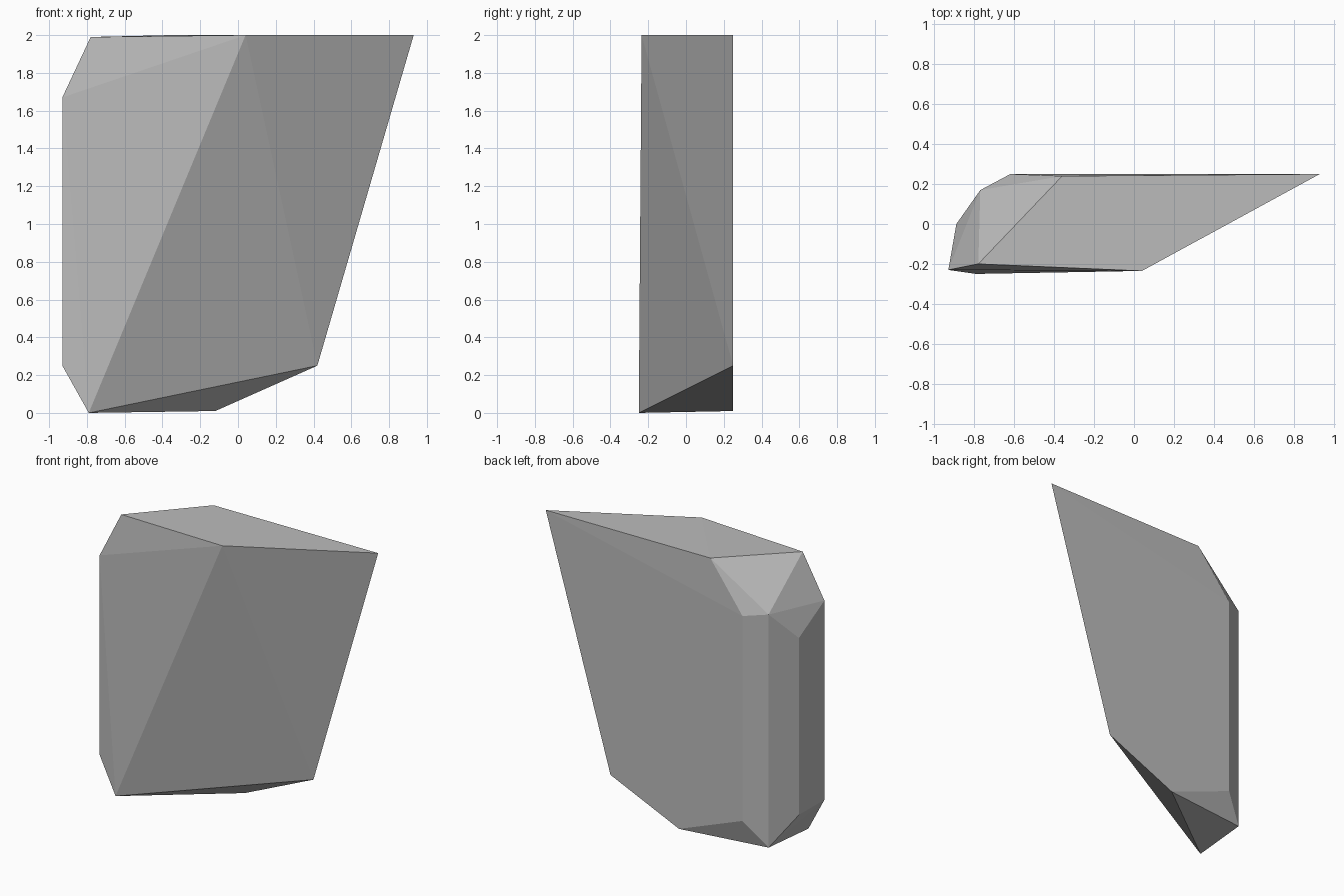
import bpy
import bmesh
import math

# Remove the default cube
cube = bpy.data.objects.get("Cube")
if cube:
    bpy.data.objects.remove(cube, do_unlink=True)


def make_material(name, rgb):
    material = bpy.data.materials.new(name)
    material.use_nodes = True
    color = (*rgb, 1.0)
    material.diffuse_color = color
    material.node_tree.nodes["Principled BSDF"].inputs["Base Color"].default_value = color
    return material


def faceted_rock(name, corners, material):
    """Wrap a convex faceted skin around the corner points."""
    bm = bmesh.new()
    for corner in corners:
        bm.verts.new(corner)
    hull = bmesh.ops.convex_hull(bm, input=bm.verts[:])
    loose = {g for g in hull["geom_interior"] + hull["geom_unused"]
             if isinstance(g, bmesh.types.BMVert)}
    bmesh.ops.delete(bm, geom=list(loose), context="VERTS")
    # Merge the triangles that lie in one plane
    bmesh.ops.dissolve_limit(bm, angle_limit=math.radians(0.3),
                             verts=bm.verts[:], edges=bm.edges[:])
    bmesh.ops.recalc_face_normals(bm, faces=bm.faces[:])
    mesh = bpy.data.meshes.new(name)
    bm.to_mesh(mesh)
    bm.free()
    mesh.materials.append(material)
    rock = bpy.data.objects.new(name, mesh)
    bpy.context.collection.objects.link(rock)
    return rock


# Flat top with the long overhanging point
top_rim = [(0.93, 0.25, 2), (0.04, -0.235, 2), (-0.78, -0.2, 1.99), (-0.36, 0.24, 2)]

# Chipped side: each column has a plan position, a lower and an upper height
chipped_columns = [
    (-0.62, 0.25, 0.2, 1.66),
    (-0.77, 0.17, 0.02, 1.68),
    (-0.89, 0, 0.22, 1.48),
    (-0.93, -0.23, 0.25, 1.67),
]
chipped_side = [(x, y, z) for x, y, *heights in chipped_columns for z in heights]

# Narrow foot and the low corner under the overhang
foot = [(-0.79, -0.25, 0), (-0.12, 0.25, 0.01), (0.42, 0.25, 0.25)]

stone_gray = make_material("stone gray", (0.5, 0.5, 0.5))
faceted_rock("rock", top_rim + chipped_side + foot, stone_gray)
